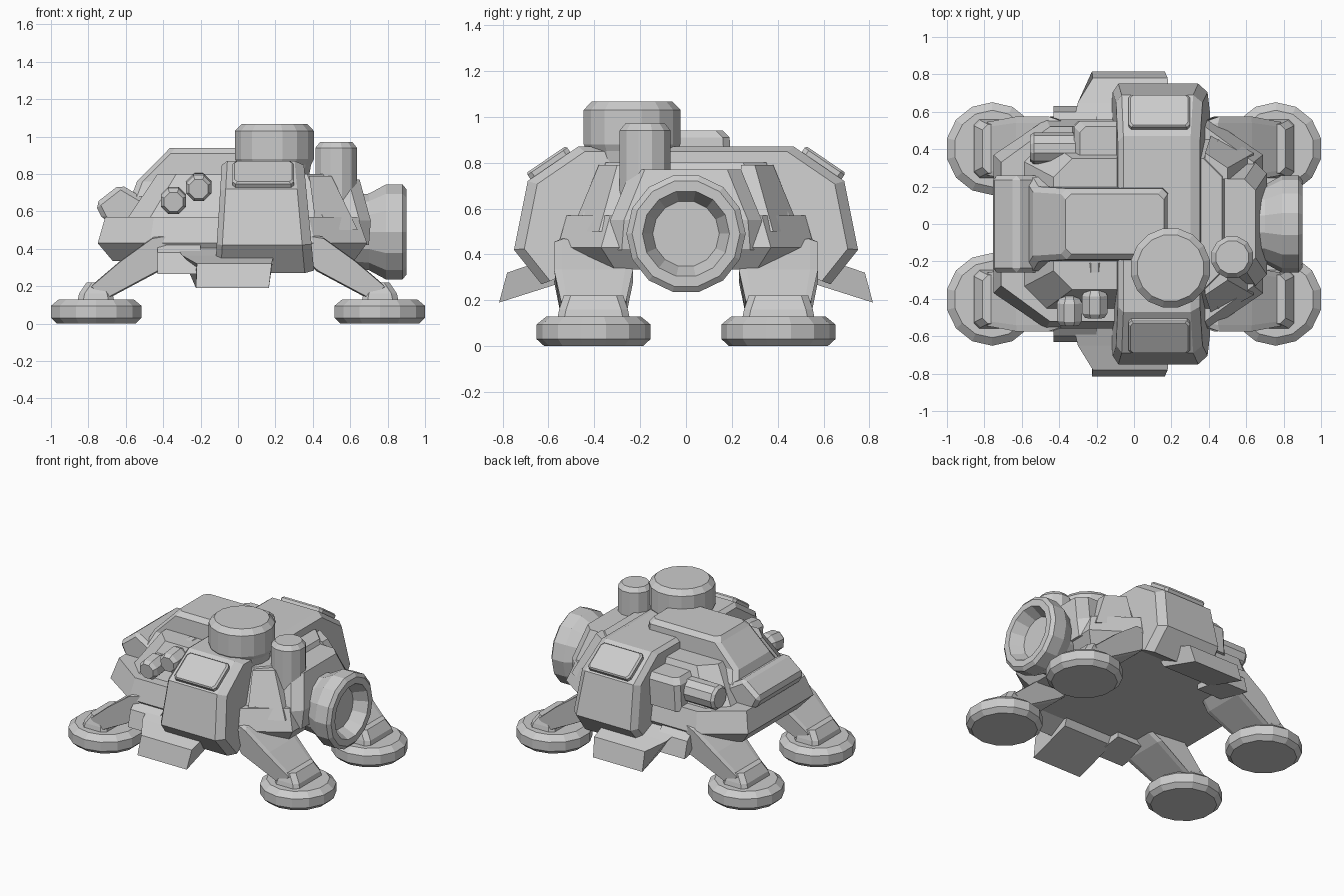
import bpy, bmesh
from math import cos, sin, pi
from mathutils import Vector, Matrix

if "Cube" in bpy.data.objects:
    bpy.data.objects.remove(bpy.data.objects["Cube"])


def loft(name, rings, bevel=0.0):
    """Closed flat-shaded solid through equal-length rings of 3D points."""
    bm = bmesh.new()
    vs = [[bm.verts.new(p) for p in r] for r in rings]
    n = len(rings[0])
    for a, b in zip(vs, vs[1:]):
        for i in range(n):
            j = (i + 1) % n
            bm.faces.new((a[i], a[j], b[j], b[i]))
    bm.faces.new(vs[0])
    bm.faces.new(vs[-1])
    bmesh.ops.recalc_face_normals(bm, faces=bm.faces)
    me = bpy.data.meshes.new(name)
    bm.to_mesh(me)
    bm.free()
    ob = bpy.data.objects.new(name, me)
    bpy.context.collection.objects.link(ob)
    if bevel:
        m = ob.modifiers.new("bevel", 'BEVEL')
        m.width, m.segments, m.limit_method = bevel, 1, 'ANGLE'
    return ob


def lathe(name, profile, origin, axis=(0, 0, 1), sides=12):
    """Turned solid; profile is (radius, distance along axis)."""
    rot = Vector((0, 0, 1)).rotation_difference(Vector(axis)).to_matrix()
    o = Vector(origin)
    rings = [[o + rot @ Vector((r * cos(2 * pi * (i + .5) / sides), r * sin(2 * pi * (i + .5) / sides), h))
              for i in range(sides)] for r, h in profile]
    return loft(name, rings)


def plan(x0, x1, y, cut, z, cuty=None):
    """Chamfered rectangle at height z."""
    c = cuty or cut
    return [(x0, -y + c, z), (x0 + cut, -y, z), (x1 - cut, -y, z), (x1, -y + c, z),
            (x1, y - c, z), (x1 - cut, y, z), (x0 + cut, y, z), (x0, y - c, z)]


def prism_y(name, prof, y0, y1, bevel=0.0):
    return loft(name, [[(x, y, z) for x, z in prof] for y in (y0, y1)], bevel)


# Lower hull and upper hull
loft("lower_hull", [plan(-.67, .62, .50, .26, .335, .19), plan(-.75, .69, .56, .28, .43, .19),
                    plan(-.71, .64, .52, .26, .57, .19)])
loft("upper_hull", [plan(-.60, .58, .46, .12, .55), plan(-.43, .47, .35, .10, .80)])

# Roof and sloped nose
loft("roof", [plan(-.57, .22, .25, .03, .68), plan(-.54, .19, .20, .03, .76),
              plan(-.39, .18, .19, .03, .91), plan(-.365, .16, .16, .03, .94)])
prism_y("nose_box", [(-.63, .745), (-.765, .64), (-.72, .55), (-.50, .50), (-.45, .64), (-.52, .68)],
        -.26, .26, .025)

# Arch across the body, chamfered at both sides
half = [(.47, .87), (.69, .72), (.75, .42), (.63, .27), (.50, .335)]
prof = half + [(-y, z) for y, z in reversed(half)]
rings = []
for base, slope, s in ((-.115, .06, .94), (-.085, .06, 1), (.345, -.09, 1), (.395, -.09, .94)):
    rings.append([(base + slope * (z - .4), y * s, .5 + (z - .5) * s) for y, z in prof])
loft("body_arch", rings)

for s in (-1, 1):
    side = "front" if s < 0 else "back"
    # Raised panel on the arch shoulder
    up = Vector((0, s * .56, .83))
    c = Vector((0, s * .59, .785))
    d = Vector((0, s * .22, -.15)).normalized()
    nrm = Vector((0, s * .15, .22)).normalized()
    rings = []
    for h, k in ((-.02, 1), (.025, 1), (.035, .93)):
        rings.append([c + nrm * h + Vector((.135 + x * .165 * k, 0, 0)) + d * (v * .105 * k)
                      for x, v in ((-1, -.8), (-.9, -1), (.9, -1), (1, -.8),
                                   (1, .8), (.9, 1), (-.9, 1), (-1, .8))])
    loft(side + "_arch_panel", rings)

    # Skirt plates below the arch, narrowing outwards
    pts = [(.40, .46, -.36, .19), (.65, .365, -.30, .19), (.78, .32, -.22, .18),
           (.815, .19, -.225, .165), (.50, .29, -.225, .165)]
    loft(side + "_skirt", [[(p[2 + k], s * p[0], p[1]) for p in pts] for k in (0, 1)])
    step = [(.40, .50), (.54, .43), (.60, .38), (.63, .265), (.40, .30)]
    loft(side + "_skirt_step", [[(x + t * (z - .26), s * y, z) for y, z in step]
                                for x, t in ((-.43, 0), (-.30, .3), (-.20, 0))])

    for e in (-1, 1):
        tag = side + ("_left" if e < 0 else "_right")
        # Foot pad, ankle and leg
        lathe(tag + "_foot", [(.215, 0), (.248, .03), (.248, .095), (.205, .13)],
              (e * .758, s * .403, 0), sides=14)
        loft(tag + "_ankle", [plan(.66, .86, .16, .03, .11), plan(.67, .85, .15, .03, .16),
                              plan(.70, .81, .13, .03, .22)])
        ob = bpy.data.objects[tag + "_ankle"]
        ob.data.transform(Matrix.Translation((0, .403, 0)))
        ob.data.transform(Matrix.Diagonal((e, s, 1, 1)))
        if e * s < 0:
            ob.data.flip_normals()
        leg = [(.36, .48), (.45, .465), (.63, .335), (.80, .19), (.72, .12), (.42, .28), (.33, .36)]
        mid = [(.55, .32)]
        rings = []
        for w, k in ((-.15, .93), (-.12, 1), (.12, 1), (.15, .93)):
            rings.append([(e * (.57 + (x - .57) * k),
                           s * (.403 + w * (1.15 if .4 < x < .7 else .95)),
                           .31 + (z - .31) * k) for x, z in leg])
        loft(tag + "_leg", rings)

    # Tapered rib beside the engine
    loft(side + "_engine_rib", [[(x, s * y, .50) for x, y in ((.42, .25), (.64, .25), (.64, .38), (.42, .50))],
                                [(x, s * y, .79) for x, y in ((.38, .24), (.50, .24), (.50, .30), (.38, .38))]])

# Turret drum and vertical canister
lathe("turret_drum", [(.19, .80), (.20, .85), (.215, .88), (.215, 1.03), (.18, 1.066)],
      (.195, -.235, 0), sides=16)
lathe("canister", [(.115, .45), (.115, .94), (.09, .97)], (.525, -.178, 0), sides=12)

# Engine nozzle with its mount
loft("engine_mount", [plan(.40, .70, .34, .06, .42), plan(.40, .71, .33, .06, .55),
                      plan(.42, .65, .24, .06, .77)])
lathe("engine_nozzle", [(.20, .60), (.21, .70), (.26, .79), (.26, .88), (.235, .90), (.19, .90), (.145, .81)],
      (0, 0, .49), axis=(1, 0, 0), sides=14)

# Twin lamps at the front
for name, x, y, z in (("outer_lamp", -.345, -.54, .65), ("inner_lamp", -.21, -.50, .72)):
    lathe(name, [(.055, 0), (.073, .025), (.073, .12), (.055, .15), (.055, .3)],
          (x, y, z), axis=(0, 1, .12), sides=8)

# Side gun at the back
lathe("side_barrel", [(.07, 0), (.085, .02), (.085, .30)], (-.555, .405, .65), axis=(1, 0, 0), sides=10)
loft("barrel_housing", [plan(-.33, -.02, .12, .03, .54), plan(-.32, -.02, .12, .03, .72),
                        plan(-.29, -.02, .09, .03, .76)]).location.y = .43
